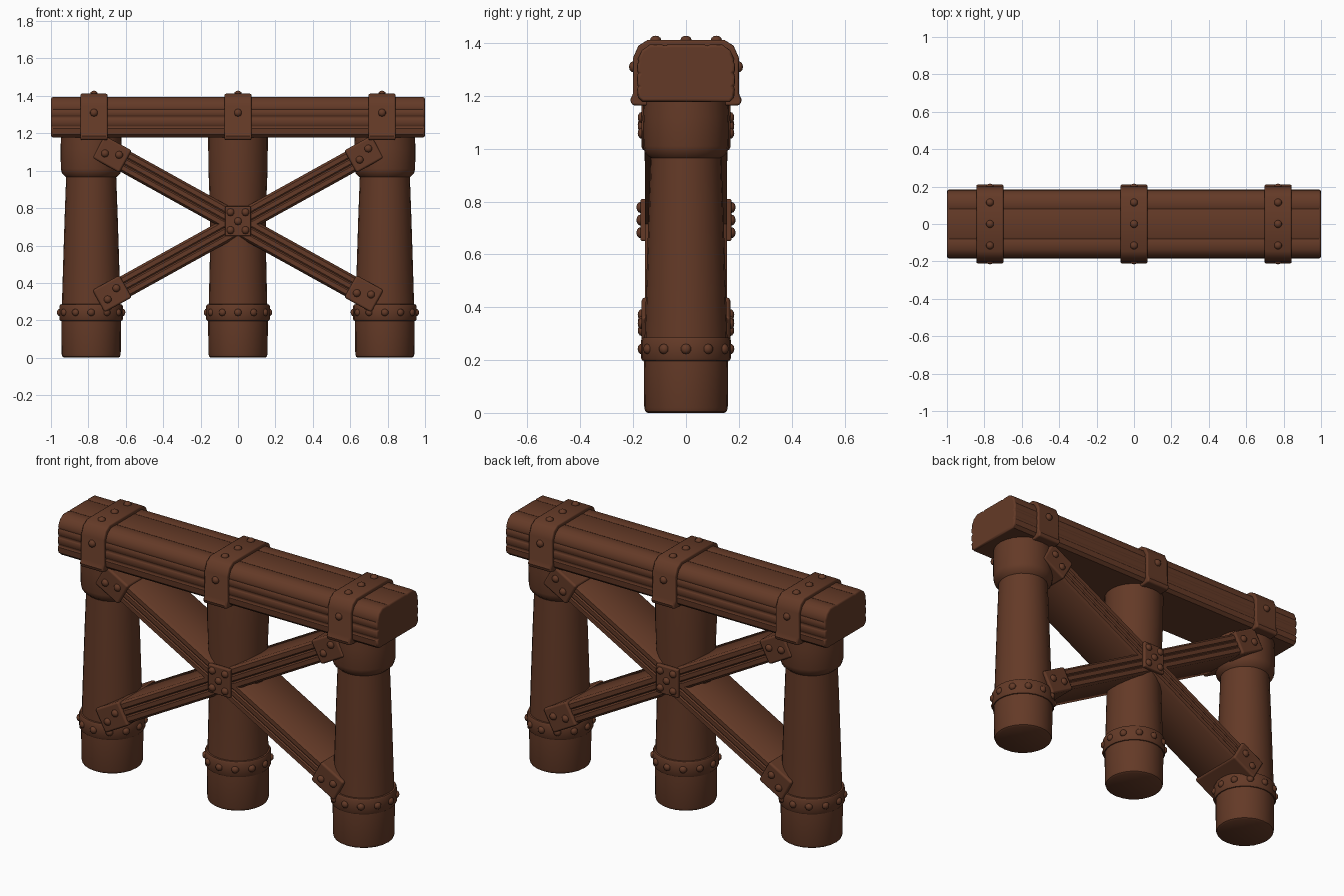
import bpy, bmesh, math
from mathutils import Matrix, Vector

cube = bpy.data.objects.get("Cube")
if cube:
    bpy.data.objects.remove(cube, do_unlink=True)

wood = bpy.data.materials.new("brown wood")
wood.use_nodes = True
COLOR = (0.127, 0.042, 0.020, 1)
wood.diffuse_color = COLOR
bsdf = next(n for n in wood.node_tree.nodes if n.type == 'BSDF_PRINCIPLED')
bsdf.inputs["Base Color"].default_value = COLOR
bsdf.inputs["Roughness"].default_value = 0.8


def finish(name, bm, matrix=Matrix(), bevel=0, angle=40):
    """Turn a bmesh into a smooth shaded object with optional soft edges."""
    bmesh.ops.recalc_face_normals(bm, faces=bm.faces)
    mesh = bpy.data.meshes.new(name)
    bm.to_mesh(mesh)
    bm.free()
    mesh.materials.append(wood)
    for p in mesh.polygons:
        p.use_smooth = True
    mesh.set_sharp_from_angle(angle=math.radians(angle))
    ob = bpy.data.objects.new(name, mesh)
    ob.matrix_world = matrix
    bpy.context.scene.collection.objects.link(ob)
    if bevel:
        mod = ob.modifiers.new("soft edges", 'BEVEL')
        mod.width = bevel
        mod.segments = 2
        mod.limit_method = 'ANGLE'
        mod.angle_limit = math.radians(50)
        mod.harden_normals = True
    return ob


def prism(name, half, length, matrix, bevel):
    """Extrude a mirrored (y, z) half profile along x."""
    outline = half + [(-y, z) for y, z in reversed(half)]
    bm = bmesh.new()
    face = bm.faces.new([bm.verts.new((-length / 2, y, z)) for y, z in outline])
    new = bmesh.ops.extrude_face_region(bm, geom=[face])["geom"]
    bmesh.ops.translate(bm, vec=(length, 0, 0),
                        verts=[v for v in new if isinstance(v, bmesh.types.BMVert)])
    return finish(name, bm, matrix, bevel)


def lathe(name, profile, x, sides=24):
    """Stack rings of (radius, z) into a closed round post."""
    bm = bmesh.new()
    rings = []
    for r, z in profile:
        rings.append([bm.verts.new((r * math.cos(math.tau * i / sides),
                                    r * math.sin(math.tau * i / sides), z))
                      for i in range(sides)])
    for a, b in zip(rings, rings[1:]):
        for i in range(sides):
            j = (i + 1) % sides
            bm.faces.new((a[i], a[j], b[j], b[i]))
    bm.faces.new(rings[0])
    bm.faces.new(rings[-1])
    return finish(name, bm, Matrix.Translation((x, 0, 0)))


def rivets(name, spots, radius=0.021):
    """Join domed rivets, each given as (position, outward direction)."""
    bm = bmesh.new()
    for pos, normal in spots:
        turn = Vector(normal).to_track_quat('Z', 'Y').to_matrix().to_4x4()
        squash = Matrix.Diagonal((1, 1, 0.75, 1))
        bmesh.ops.create_uvsphere(bm, u_segments=10, v_segments=6, radius=radius,
                                  matrix=Matrix.Translation(pos) @ turn @ squash)
    return finish(name, bm)


# Top beam with shallow grain grooves
beam_half = [(.165, -.108), (.182, -.092), (.185, -.06), (.178, -.05), (.185, -.04),
             (.185, -.01), (.178, 0), (.185, .01), (.185, .035), (.18, .043),
             (.183, .055), (.167, .088), (.137, .109), (.09, .109), (.08, .105),
             (.07, .109)]
prism("top_beam", beam_half, 2, Matrix.Translation((0, 0, 1.285)), 0.014)

# Straps around the beam
strap_half = [(.17, -.122), (.205, -.12), (.211, -.1), (.2, -.075), (.2, .06),
              (.18, .105), (.145, .127)]
for side, x in (("right", -.77), ("middle", 0), ("left", .77)):
    prism(f"{side}_beam_strap", strap_half, .146, Matrix.Translation((x, 0, 1.285)), 0.009)
    spots = [((x, y, 1.412), (0, 0, 1)) for y in (-.115, 0, .115)]
    spots += [((x, s * .2, 1.31), (0, s, 0)) for s in (-1, 1)]
    rivets(f"{side}_strap_rivets", spots)

# Posts, with a collar on the outer two, and riveted base rings
foot = [(.145, 0), (.154, .006), (.158, .02), (.16, .2)]
outer = foot + [(.156, .3), (.15, .5), (.142, .75), (.134, .965), (.156, .985),
                (.162, 1.01), (.164, 1.12), (.16, 1.2)]
center = foot + [(.156, .3), (.149, .6), (.15, .8), (.158, 1.0), (.16, 1.2)]
ring = [(.15, .196), (.165, .198), (.17, .206), (.17, .275), (.165, .285), (.15, .287)]
for side, x, shape in (("right", -.785, outer), ("middle", 0, center), ("left", .785, outer)):
    lathe(f"{side}_post", shape, x)
    lathe(f"{side}_base_ring", ring, x)
    spots = []
    for i in range(12):
        a = math.tau * i / 12
        n = Vector((math.cos(a), math.sin(a), 0))
        spots.append((n * .168 + Vector((x, 0, .242)), n))
    rivets(f"{side}_ring_rivets", spots, .02)

# Crossed braces spanning the full depth, with end sleeves
CROSS_Z, SLOPE, REACH = .715, math.radians(29), .77
brace_half = [(.14, -.06), (.155, -.048), (.155, -.025), (.149, -.018), (.155, -.011),
              (.155, .011), (.149, .018), (.155, .025), (.155, .048), (.14, .06)]
sleeve_half = [(.168, -.068), (.168, .068)]
for name, tilt in (("rising", -SLOPE), ("falling", SLOPE)):
    frame = Matrix.Translation((0, 0, CROSS_Z)) @ Matrix.Rotation(tilt, 4, 'Y')
    prism(f"{name}_brace", brace_half, 2 * REACH + .06, frame, 0)
    spots = []
    for end in (-1, 1):
        prism(f"{name}_brace_sleeve", sleeve_half, .165,
              frame @ Matrix.Translation((end * REACH, 0, 0)), 0.012)
        for s in (-1, 1):
            for du, dv in ((-.035, -.015), (.035, .015)):
                spots.append((frame @ Vector((end * REACH + du, s * .167, dv)), (0, s, 0)))
    rivets(f"{name}_brace_rivets", spots)

# Riveted plates over the crossing
for label, s in (("front", -1), ("back", 1)):
    prism(f"{label}_cross_plate", [(.013, -.08), (.013, .08)], .138,
          Matrix.Translation((0, s * .16, .73)), 0.008)
    spots = [((x, s * .172, .73 + z), (0, s, 0)) for x in (-.04, .04) for z in (-.048, .048)]
    spots.append(((0, s * .172, .73), (0, s, 0)))
    rivets(f"{label}_cross_rivets", spots)
